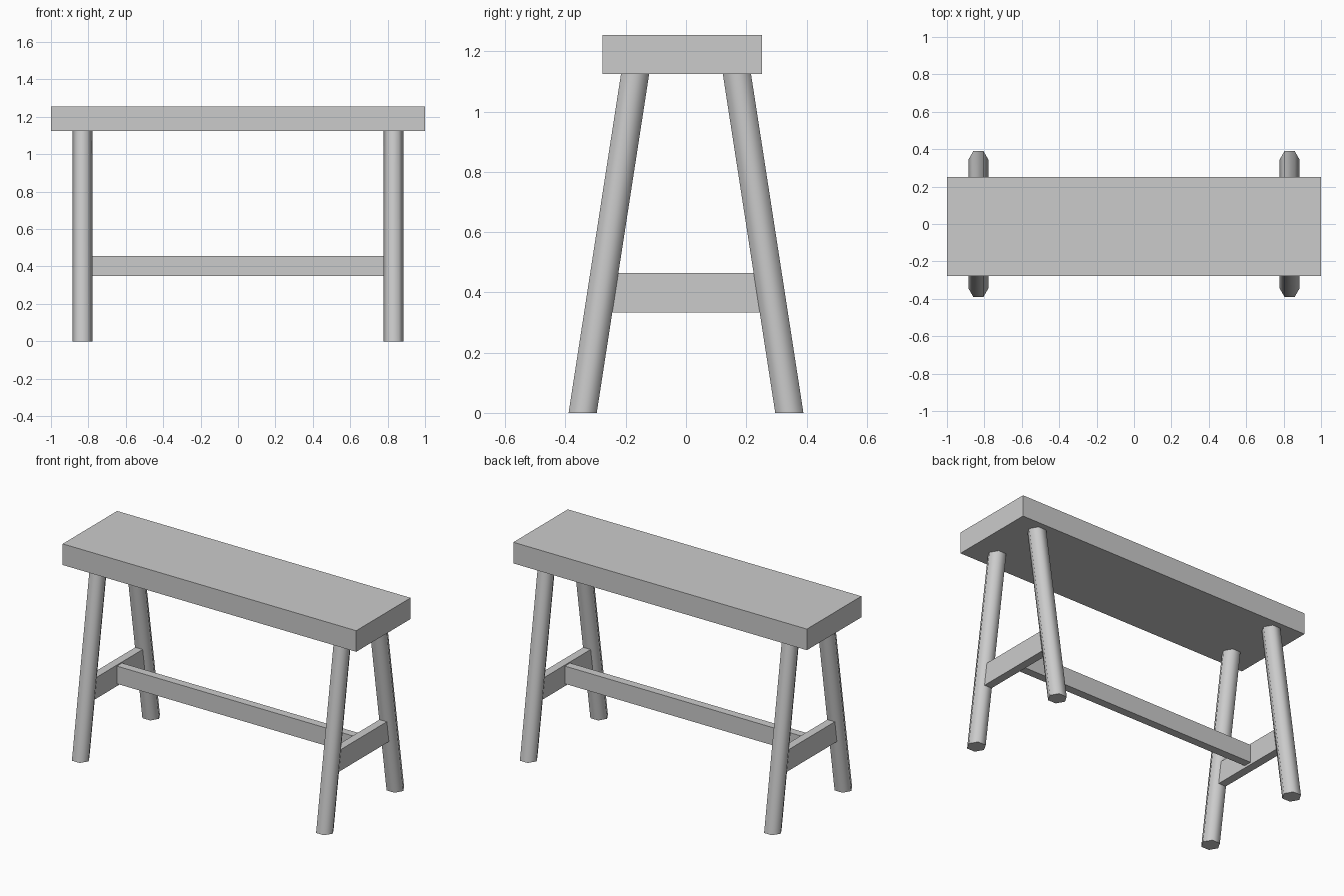
import bpy, bmesh, math
from mathutils import Vector

if "Cube" in bpy.data.objects:
    bpy.data.objects.remove(bpy.data.objects["Cube"])


def box(name, lo, hi):
    bm = bmesh.new()
    bmesh.ops.create_cube(bm, size=1)
    for v in bm.verts:
        v.co = Vector([(a + b) / 2 + c * (b - a) for a, b, c in zip(lo, hi, v.co)])
    return finish(name, bm)


def finish(name, bm):
    mesh = bpy.data.meshes.new(name)
    bm.to_mesh(mesh)
    bm.free()
    obj = bpy.data.objects.new(name, mesh)
    bpy.context.collection.objects.link(obj)
    return obj


def leg(name, foot, head, radius):
    # hexagonal post, sheared so both ends stay level
    bm = bmesh.new()
    rings = []
    for c in (foot, head):
        rings.append([bm.verts.new((c[0] + radius * math.cos(i * math.pi / 3),
                                    c[1] + radius * math.sin(i * math.pi / 3), c[2]))
                      for i in range(6)])
    low, top = rings
    for i in range(6):
        j = (i + 1) % 6
        bm.faces.new((low[i], low[j], top[j], top[i])).smooth = True
    bm.faces.new(low[::-1])
    bm.faces.new(top)
    # keep the end caps crisp
    for e in bm.edges:
        if abs(e.verts[0].co.z - e.verts[1].co.z) < 1e-5:
            e.smooth = False
    return finish(name, bm)


LEG_X, SEAT_LOW, SEAT_TOP = 0.832, 1.125, 1.255

# Seat plank
box("seat", (-1, -0.278, SEAT_LOW), (1, 0.252, SEAT_TOP))

for sx, side in ((-1, "left"), (1, "right")):
    # Splayed legs
    for sy, end in ((-1, "front"), (1, "back")):
        leg(f"{end}_{side}_leg", (sx * LEG_X, sy * 0.343, 0),
            (sx * LEG_X, sy * 0.169, SEAT_LOW), 0.054)
    # Cross rail joining each pair of legs
    x = sx * LEG_X
    box(f"{side}_cross_rail", (x - 0.025, -0.27, 0.334), (x + 0.025, 0.27, 0.464))

# Long stretcher between the cross rails
box("long_stretcher", (-LEG_X + 0.02, -0.025, 0.348), (LEG_X - 0.02, 0.025, 0.457))
